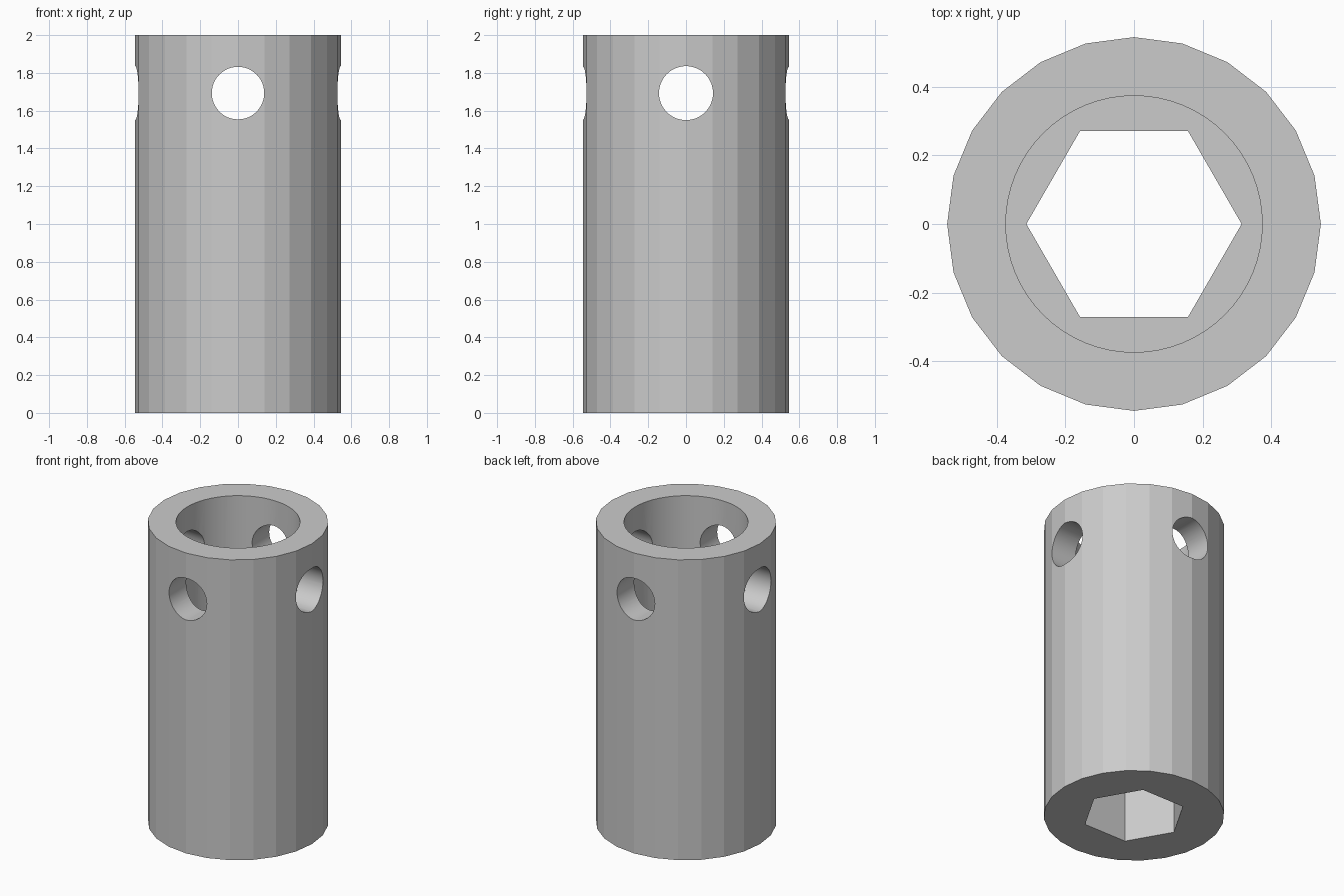
import bpy
import math

cube = bpy.data.objects.get("Cube")
if cube:
    bpy.data.objects.remove(cube, do_unlink=True)

HEIGHT = 2.0
FLOOR = 1.0       # where the round bore meets the hex socket
HOLE_Z = 1.693

steel = bpy.data.materials.new("grey steel")
steel.use_nodes = True
colour = (0.6, 0.6, 0.6, 1)
steel.diffuse_color = colour
steel.node_tree.nodes["Principled BSDF"].inputs["Base Color"].default_value = colour


def prism(name, sides, radius, depth, centre_z, tilt=(0, 0, 0), first_corner=0.0):
    """Regular prism whose first corner points along +x."""
    bpy.ops.mesh.primitive_cylinder_add(vertices=sides, radius=radius, depth=depth)
    ob = bpy.context.object
    ob.name = name
    ob.rotation_euler = (0, 0, math.pi / 2 + first_corner)
    bpy.ops.object.transform_apply(location=False, rotation=True, scale=False)
    ob.rotation_euler = tilt
    ob.location.z = centre_z
    bpy.ops.object.transform_apply(location=True, rotation=True, scale=False)
    ob.data.materials.append(steel)
    return ob


# Faceted outer sleeve
sleeve = prism("socket_sleeve", 24, 0.545, HEIGHT, HEIGHT / 2)

# Hex socket, round upper bore and two crossing bar holes
quarter = math.pi / 2
cutters = [
    prism("hex_cutter", 6, 0.314, HEIGHT + 0.2, HEIGHT / 2),
    prism("bore_cutter", 64, 0.374, HEIGHT, FLOOR + HEIGHT / 2),
    prism("front_hole_cutter", 48, 0.139, 1.6, HOLE_Z, (quarter, 0, 0)),
    prism("side_hole_cutter", 48, 0.143, 1.6, HOLE_Z, (0, quarter, 0)),
]

bpy.ops.object.select_all(action="DESELECT")
sleeve.select_set(True)
bpy.context.view_layer.objects.active = sleeve
for cutter in cutters:
    cutter.hide_render = True
    cut = sleeve.modifiers.new(cutter.name, "BOOLEAN")
    cut.operation = "DIFFERENCE"
    cut.solver = "EXACT"
    cut.object = cutter
    bpy.ops.object.modifier_apply(modifier=cut.name)
    bpy.data.objects.remove(cutter, do_unlink=True)

# Smooth bore and holes, crisp outer facets
bpy.ops.object.shade_smooth_by_angle(angle=math.radians(12))
